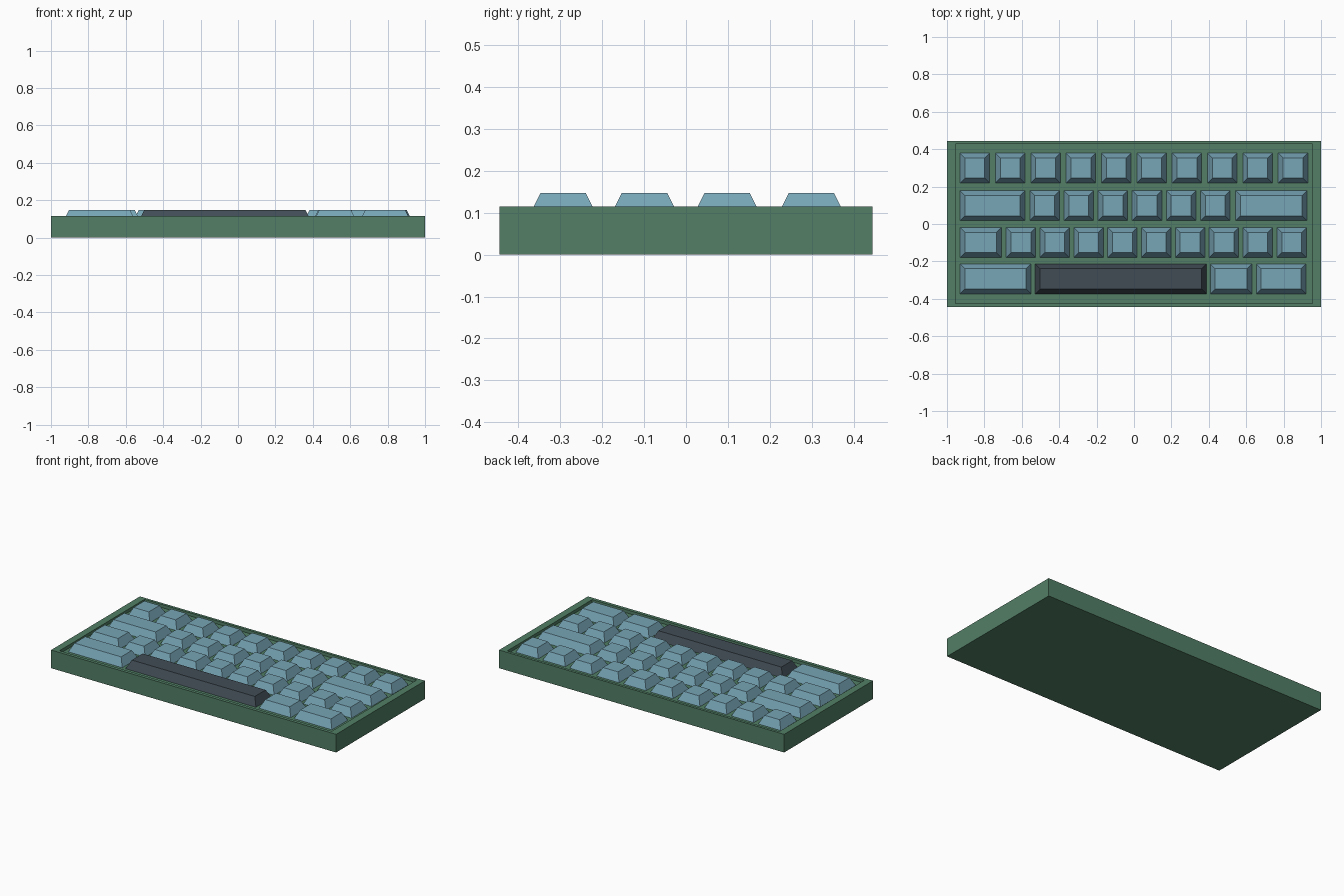
import bpy, bmesh

if "Cube" in bpy.data.objects:
    bpy.data.objects.remove(bpy.data.objects["Cube"])


def make_material(name, rgb):
    m = bpy.data.materials.new(name)
    m.diffuse_color = (*rgb, 1.0)
    m.use_nodes = True
    m.node_tree.nodes["Principled BSDF"].inputs["Base Color"].default_value = m.diffuse_color
    return m


GREEN = make_material("case green", (0.084, 0.212, 0.132))
BLUE = make_material("key blue", (0.185, 0.375, 0.465))
DARK = make_material("space bar slate", (0.052, 0.073, 0.090))

CASE_TOP, FLOOR, KEY_TOP = 0.115, 0.095, 0.147


def rect(bm, x0, x1, y0, y1, z):
    return [bm.verts.new((x, y, z)) for x, y in ((x0, y0), (x1, y0), (x1, y1), (x0, y1))]


def bridge(bm, lower, upper):
    for i in range(4):
        j = (i + 1) % 4
        bm.faces.new((lower[i], lower[j], upper[j], upper[i]))


def finish(bm, name, material):
    bmesh.ops.recalc_face_normals(bm, faces=bm.faces)
    mesh = bpy.data.meshes.new(name)
    bm.to_mesh(mesh)
    bm.free()
    mesh.materials.append(material)
    obj = bpy.data.objects.new(name, mesh)
    bpy.context.collection.objects.link(obj)
    return obj


# Case: shallow tray with a rim around a recessed key bed
bm = bmesh.new()
outer, inner = (-1, 1, -0.445, 0.445), (-0.955, 0.955, -0.424, 0.428)
loops = [rect(bm, *outer, 0), rect(bm, *outer, CASE_TOP),
         rect(bm, *inner, CASE_TOP), rect(bm, *inner, FLOOR)]
bm.faces.new(loops[0][::-1])
for a, b in zip(loops, loops[1:]):
    bridge(bm, a, b)
bm.faces.new(loops[-1])
finish(bm, "case", GREEN)


# Keycap: tapered block standing on the key bed
def keycap(name, x0, width, y, material, depth=0.16, taper=0.026):
    bm = bmesh.new()
    x1, y0, y1 = x0 + width, y - depth / 2, y + depth / 2
    base = rect(bm, x0, x1, y0, y1, FLOOR)
    top = rect(bm, x0 + taper, x1 - taper, y0 + taper, y1 - taper, KEY_TOP)
    bm.faces.new(base[::-1])
    bridge(bm, base, top)
    bm.faces.new(top)
    finish(bm, name, material)


# Rows of (first x, key width, count, spacing)
UNIT = 0.158
rows = {
    "number": (0.299, [(-0.93, UNIT, 10, 0.189)]),
    "upper": (0.098, [(-0.93, 0.347, 1, 0), (-0.557, UNIT, 6, 0.1825), (0.544, 0.381, 1, 0)]),
    "middle": (-0.099, [(-0.93, 0.221, 1, 0), (-0.684, UNIT, 9, 0.181)]),
    "bottom": (-0.293, [(-0.93, 0.379, 1, 0), (0.408, 0.223, 1, 0), (0.654, 0.266, 1, 0)]),
}
for row, (y, groups) in rows.items():
    index = 1
    for x, width, count, step in groups:
        for i in range(count):
            keycap(f"{row}_key_{index}", x + i * step, width, y, BLUE)
            index += 1

# Space bar
keycap("space_bar", -0.528, 0.915, -0.293, DARK)
